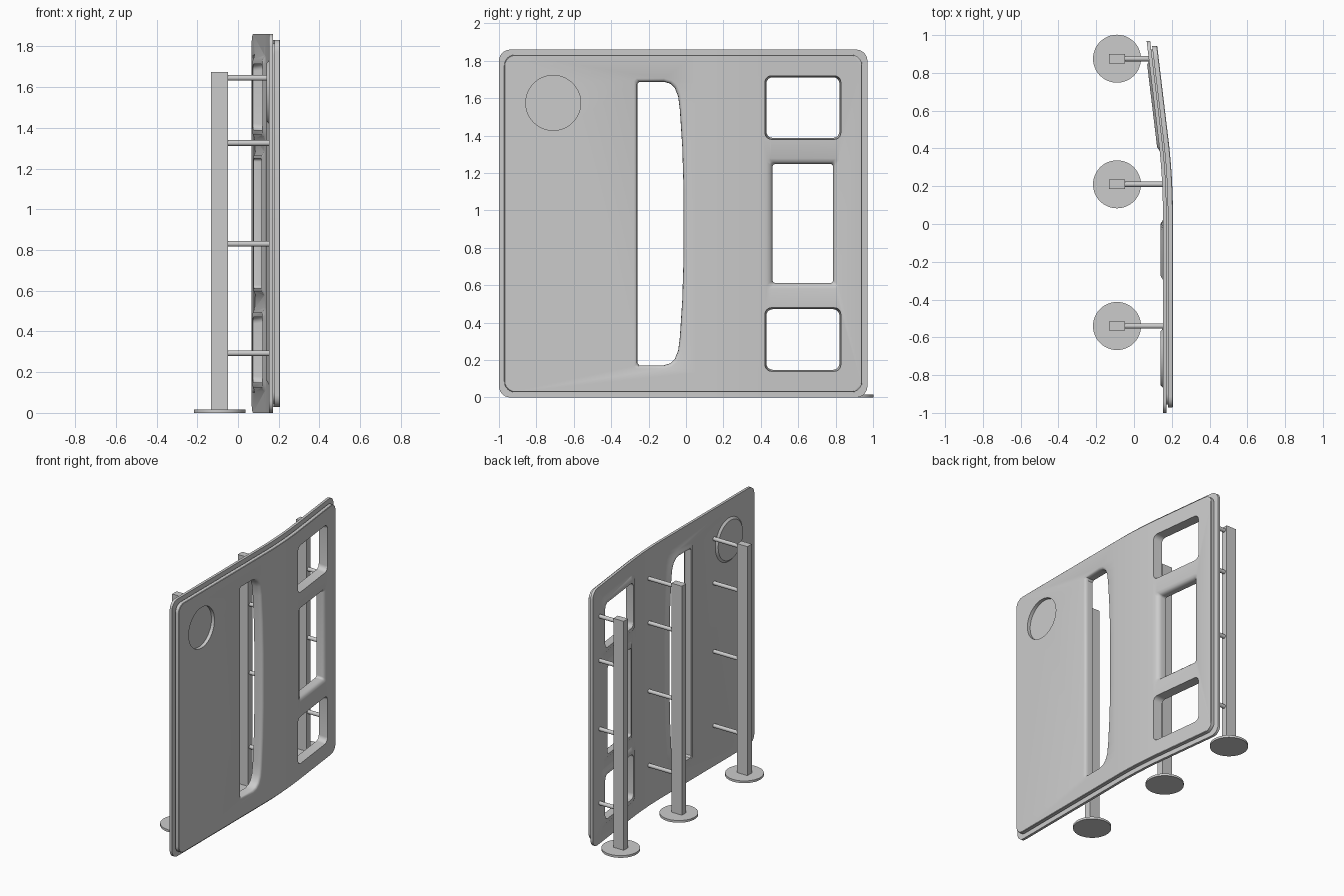
import bpy, bmesh, math
from mathutils import Vector

if "Cube" in bpy.data.objects:
    bpy.data.objects.remove(bpy.data.objects["Cube"])

grey = bpy.data.materials.new("plain grey")
grey.use_nodes = True
grey.diffuse_color = (0.6, 0.6, 0.6, 1)
grey.node_tree.nodes["Principled BSDF"].inputs["Base Color"].default_value = (0.6, 0.6, 0.6, 1)


def make_object(name, bm):
    bmesh.ops.recalc_face_normals(bm, faces=bm.faces[:])
    mesh = bpy.data.meshes.new(name)
    bm.to_mesh(mesh)
    bm.free()
    mesh.materials.append(grey)
    obj = bpy.data.objects.new(name, mesh)
    bpy.context.collection.objects.link(obj)
    return obj


def smooth(obj):
    bpy.ops.object.select_all(action='DESELECT')
    obj.select_set(True)
    bpy.context.view_layer.objects.active = obj
    bpy.ops.object.shade_smooth_by_angle(angle=math.radians(35))


def rounded_rect(y, z, hw, hh, r, steps=6):
    pts = []
    for k, (sy, sz) in enumerate([(1, 1), (-1, 1), (-1, -1), (1, -1)]):
        for i in range(steps + 1):
            a = math.pi / 2 * (k + i / steps)
            pts.append((y + sy * (hw - r) + r * math.cos(a),
                        z + sz * (hh - r) + r * math.sin(a)))
    return pts


def circle(y, z, r, n=48):
    return [(y + r * math.cos(i * math.tau / n), z + r * math.sin(i * math.tau / n))
            for i in range(n)]


def loft(name, outline, layers):
    """Solid through copies of a y-z outline; layers are (x, outward margin)."""
    ys, zs = zip(*outline)
    cy, cz = (min(ys) + max(ys)) / 2, (min(zs) + max(zs)) / 2
    hw, hh = (max(ys) - min(ys)) / 2, (max(zs) - min(zs)) / 2
    bm = bmesh.new()
    rings = [[bm.verts.new((x, cy + (y - cy) * (1 + m / hw), cz + (z - cz) * (1 + m / hh)))
              for y, z in outline] for x, m in layers]
    n = len(outline)
    for a, b in zip(rings, rings[1:]):
        for i in range(n):
            bm.faces.new((a[i], a[(i + 1) % n], b[(i + 1) % n], b[i]))
    bm.faces.new(rings[0])
    bm.faces.new(rings[-1])
    return make_object(name, bm)


def drop(y):
    """How far the panel curves back towards -x at depth y."""
    t = max(0, y - 0.05)
    return 0.15 * t * t if t < 0.4 else 0.024 + 0.12 * (t - 0.4)


# Panel: back sheet, narrow groove, slightly smaller front sheet
panel = loft("panel", rounded_rect(-0.015, 0.93, 0.985, 0.93, 0.06),
             [(0.153, 0), (0.172, 0), (0.172, -0.045), (0.179, -0.045),
              (0.179, -0.028), (0.203, -0.028), (0.206, -0.031)])

# Openings: tall curved slot, plus three windows
lower = [(-0.26, 0.185), (-0.25, 0.172), (-0.12, 0.172), (-0.085, 0.182), (-0.06, 0.205),
         (-0.042, 0.25), (-0.033, 0.32), (-0.02, 0.52), (-0.013, 0.75)]
slot = lower + [(y, 1.86 - z) for y, z in reversed(lower)]
soft = [(0.05, 0), (0.175, 0), (0.19, 0.004), (0.2, 0.013), (0.206, 0.03), (0.25, 0.03)]
slot_lip = [(0.05, 0), (0.18, 0), (0.195, 0.003), (0.202, 0.008), (0.206, 0.018), (0.25, 0.018)]
crisp = [(0.05, -0.008), (0.15, -0.008), (0.2, 0), (0.25, 0)]
openings = [
    ("slot", slot, slot_lip),
    ("middle_window", rounded_rect(0.625, 0.93, 0.162, 0.318, 0.015), soft),
    ("upper_window", rounded_rect(0.625, 1.55, 0.203, 0.17, 0.035), crisp),
    ("lower_window", rounded_rect(0.625, 0.31, 0.203, 0.17, 0.035), crisp)]
recess = circle(-0.71, 1.575, 0.147)

# Shallow swellings on the back around the openings and the round recess
backs = [loft(n + "_back", o, [(0.141, 0.015), (0.153, 0.035), (0.16, 0.035)])
         for n, o, _ in openings]
backs.append(loft("recess_back", recess, [(0.14, -0.005), (0.153, 0.01), (0.16, 0.01)]))
cutters = [loft(n + "_cutter", o, layers) for n, o, layers in openings]
cutters.append(loft("recess_cutter", recess, [(0.182, 0), (0.25, 0)]))

for helpers, operation in ((backs, 'UNION'), (cutters, 'DIFFERENCE')):
    for helper in helpers:
        helper.hide_render = True
        mod = panel.modifiers.new(helper.name, 'BOOLEAN')
        mod.operation = operation
        mod.solver = 'EXACT'
        mod.object = helper

# Apply the cuts, slice the panel and curve its rear part
bpy.context.view_layer.update()
bm = bmesh.new()
bm.from_object(panel, bpy.context.evaluated_depsgraph_get())
panel.modifiers.clear()
for helper in backs + cutters:
    bpy.data.objects.remove(helper)
bmesh.ops.triangulate(bm, faces=bm.faces[:])
for i in range(11):
    bmesh.ops.bisect_plane(bm, geom=bm.verts[:] + bm.edges[:] + bm.faces[:], dist=1e-5,
                           plane_co=(0, 0.05 + 0.04 * i, 0), plane_no=(0, 1, 0))
for v in bm.verts:
    v.co.x -= drop(v.co.y)
bm.to_mesh(panel.data)
bm.free()
for p in panel.data.polygons:
    p.material_index = 0
smooth(panel)


# Stands: round foot, square post and four arms reaching the panel
def cylinder(name, centre, radius, length, sideways=False, sides=48):
    bpy.ops.mesh.primitive_cylinder_add(vertices=sides, radius=radius, depth=length,
                                        location=centre,
                                        rotation=(0, math.pi / 2 if sideways else 0, 0))
    obj = bpy.context.object
    obj.name = name
    obj.data.materials.append(grey)
    smooth(obj)


for label, y in (("front", -0.54), ("middle", 0.21), ("rear", 0.875)):
    cylinder(label + "_foot", (-0.09, y, 0.008), 0.127, 0.016)
    bpy.ops.mesh.primitive_cube_add(size=1, location=(-0.09, y, 0.843))
    post = bpy.context.object
    post.name = label + "_post"
    post.scale = (0.083, 0.05, 1.66)
    post.data.materials.append(grey)
    end = 0.158 - drop(y)
    for k, z in enumerate((0.293, 0.83, 1.325, 1.645)):
        cylinder(f"{label}_arm_{k + 1}", ((end - 0.06) / 2, y, z), 0.014, end + 0.06,
                 sideways=True, sides=20)
